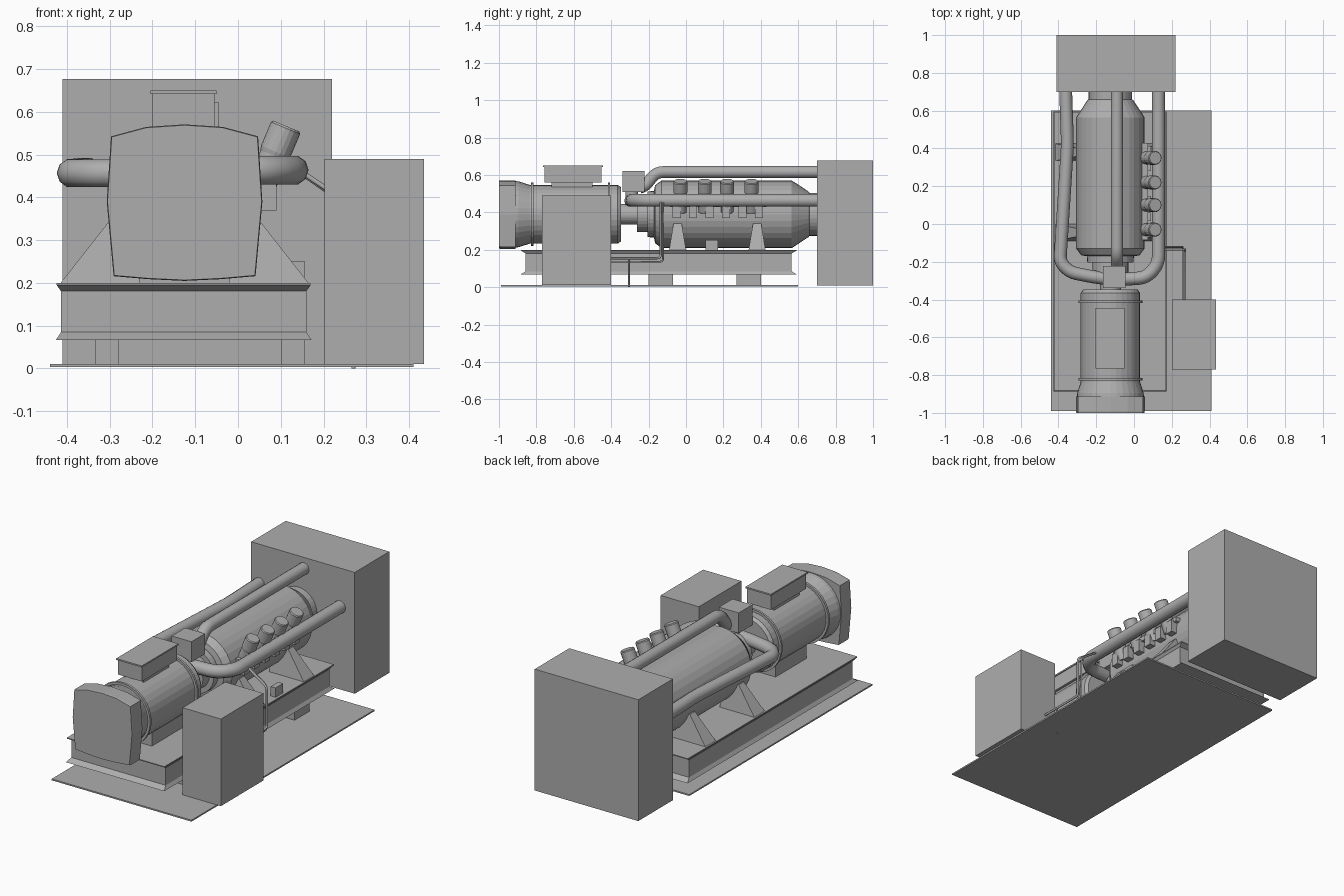
import bpy, bmesh, math
from mathutils import Vector

grey = bpy.data.materials.new("machine grey")
grey.diffuse_color = (0.42, 0.42, 0.42, 1)
AX, AZ = -0.125, 0.39   # shared shaft axis


def finish(name, bm, smooth=False):
    bmesh.ops.recalc_face_normals(bm, faces=bm.faces)
    me = bpy.data.meshes.new(name)
    bm.to_mesh(me)
    bm.free()
    me.materials.append(grey)
    ob = bpy.data.objects.new(name, me)
    bpy.context.collection.objects.link(ob)
    return ob


def loft(name, rings):
    """Skin a list of equal-length point rings and cap both ends."""
    bm = bmesh.new()
    rs = [[bm.verts.new(p) for p in r] for r in rings]
    n = len(rs[0])
    for a, b in zip(rs, rs[1:]):
        for i in range(n):
            j = (i + 1) % n
            bm.faces.new((a[i], a[j], b[j], b[i]))
    bm.faces.new(rs[0])
    bm.faces.new(rs[-1])
    return finish(name, bm)


def rect(x0, x1, y0, y1, z):
    return [(x0, y0, z), (x1, y0, z), (x1, y1, z), (x0, y1, z)]


def box(name, x0, x1, y0, y1, z0, z1):
    return loft(name, [rect(x0, x1, y0, y1, z0), rect(x0, x1, y0, y1, z1)])


def lathe(name, prof, n=32):
    """Revolve (y, radius) pairs about the shaft axis."""
    return loft(name, [[(AX + r * math.cos(2 * math.pi * i / n), y,
                         AZ + r * math.sin(2 * math.pi * i / n)) for i in range(n)]
                       for y, r in prof])


def tube(name, pts, r, bend=0.05, n=4):
    """Round pipe along a path with rounded corners."""
    pts = [Vector(p) for p in pts]
    path = [pts[0]]
    for a, b, c in zip(pts, pts[1:], pts[2:]):
        d = min(bend, (a - b).length * 0.45, (c - b).length * 0.45)
        s, e = b + (a - b).normalized() * d, b + (c - b).normalized() * d
        path += [s.lerp(b, k / n).lerp(b.lerp(e, k / n), k / n) for k in range(n + 1)]
    path.append(pts[-1])
    cu = bpy.data.curves.new(name, 'CURVE')
    cu.dimensions = '3D'
    cu.bevel_depth = r
    cu.bevel_resolution = 3
    cu.use_fill_caps = True
    sp = cu.splines.new('POLY')
    sp.points.add(len(path) - 1)
    for p, v in zip(sp.points, path):
        p.co = (*v, 1)
    cu.materials.append(grey)
    ob = bpy.data.objects.new(name, cu)
    bpy.context.collection.objects.link(ob)
    bpy.ops.object.select_all(action='DESELECT')
    ob.select_set(True)
    bpy.context.view_layer.objects.active = ob
    bpy.ops.object.convert(target='MESH')
    bpy.ops.object.shade_smooth_by_angle(angle=math.radians(40))


# floor plate, rear cabinet, control box
box("floor_plate", -0.44, 0.41, -0.99, 0.60, 0.003, 0.011)
box("rear_cabinet", -0.41, 0.22, 0.70, 1.0, 0.01, 0.677)
box("control_box", 0.202, 0.435, -0.77, -0.40, 0.011, 0.49)

# skid with flared top and bottom lips, on feet
loft("skid", [rect(-0.127 - w, -0.127 + w, -0.146 - l, -0.146 + l, z)
              for w, l, z in ((0.299, 0.741, 0.067), (0.287, 0.711, 0.085),
                              (0.287, 0.711, 0.181), (0.297, 0.736, 0.195),
                              (0.297, 0.736, 0.20))])
for x in (-0.335, 0.10):
    for y in (-0.67, -0.20, 0.27):
        box("skid_foot", x, x + 0.055, y, y + 0.13, 0.01, 0.07)

# motor: body with flanges, square front cowl, terminal box, pedestal
lathe("motor", [(-0.915, 0.178), (-0.895, 0.176), (-0.835, 0.157), (-0.828, 0.157),
                (-0.828, 0.17), (-0.815, 0.17), (-0.815, 0.157), (-0.418, 0.157),
                (-0.418, 0.17), (-0.406, 0.17), (-0.406, 0.157), (-0.365, 0.157),
                (-0.348, 0.145)])
cowl = [(-0.172, 0.153), (-0.09, 0.175), (0, 0.181), (0.09, 0.175), (0.172, 0.153),
        (0.182, 0), (0.166, -0.174), (0.085, -0.181), (0, -0.185), (-0.085, -0.181),
        (-0.166, -0.174), (-0.182, 0)]
loft("front_cowl", [[(AX + x * s, y, AZ + z * s) for x, z in cowl]
                    for y, s in ((-1.0, 0.99), (-0.99, 1), (-0.912, 1))])
box("motor_pedestal", -0.23, -0.02, -0.72, -0.45, 0.20, 0.30)
box("terminal_neck", -0.185, -0.07, -0.72, -0.50, 0.52, 0.565)
box("terminal_box", -0.20, -0.055, -0.757, -0.453, 0.56, 0.642)
box("terminal_lid", -0.205, -0.05, -0.765, -0.445, 0.642, 0.65)

# shaft coupling and main machine body
lathe("coupling", [(-0.36, 0.055), (-0.262, 0.055), (-0.262, 0.095), (-0.205, 0.095),
                   (-0.205, 0.122), (-0.16, 0.125)])
lathe("machine_body", [(-0.17, 0.13), (-0.165, 0.155), (-0.13, 0.181), (0.565, 0.181),
                       (0.655, 0.122), (0.66, 0.115), (0.71, 0.115)])

# gusset supports on both sides of the body
for s in (-1, 1):
    for y in (-0.045, 0.38):
        loft("body_support", [[(AX + s * x, y - h, z), (AX + s * x, y + h, z),
                               (AX + s * 0.08, y + h, z), (AX + s * 0.08, y - h, z)]
                              for x, h, z in ((0.29, 0.045, 0.20), (0.18, 0.022, 0.34))])
box("drain_block", 0.125, 0.155, 0.105, 0.17, 0.20, 0.252)

# tilted ports and clamp blocks along the right side
top, base = Vector((0.113, 0, 0.567)), Vector((0.045, 0, 0.405))
d = (top - base).normalized()
u, v = Vector((0, 1, 0)), Vector((d.z, 0, -d.x))
for y in (-0.03, 0.10, 0.22, 0.35):
    prof = ((base, 0.034), (top - d * 0.075, 0.034), (top - d * 0.065, 0.037),
            (top - d * 0.005, 0.037), (top, 0.033))
    loft("port", [[c + Vector((0, y, 0)) + r * (u * math.cos(a) + v * math.sin(a))
                   for a in [2 * math.pi * i / 20 for i in range(20)]] for c, r in prof])
for k in range(6):
    y = -0.05 + 0.088 * k
    box("clamp_block", 0.03, 0.09, y - 0.022, y + 0.022, 0.37, 0.44)
box("clamp_rail", 0.03, 0.075, -0.085, 0.43, 0.43, 0.455)

# junction box and the three large pipes to the rear cabinet
box("junction_box", -0.165, -0.045, -0.34, -0.222, 0.51, 0.622)
tube("left_pipe", [(-0.105, -0.295, 0.457), (-0.22, -0.28, 0.457), (-0.34, -0.255, 0.457),
                   (-0.392, -0.20, 0.457), (-0.352, 0.42, 0.46), (-0.362, 0.71, 0.46)], 0.034)
tube("right_pipe", [(-0.105, -0.295, 0.464), (0.065, -0.285, 0.464), (0.13, -0.21, 0.464),
                    (0.13, 0.71, 0.464)], 0.035)
tube("junction_stem", [(-0.105, -0.29, 0.44), (-0.105, -0.29, 0.52)], 0.035)
tube("top_pipe", [(-0.09, -0.25, 0.53), (-0.09, -0.215, 0.545), (-0.09, -0.16, 0.616),
                  (-0.09, 0.71, 0.616)], 0.033)

# thin conduits to the control box and floor
tube("conduit_upper", [(0.14, -0.135, 0.465), (0.20, -0.135, 0.425), (0.27, -0.135, 0.38),
                       (0.27, -0.135, 0.155), (0.27, -0.41, 0.155)], 0.006, 0.02)
tube("conduit_lower", [(0.15, -0.122, 0.455), (0.258, -0.122, 0.38), (0.258, -0.122, 0.136),
                       (0.258, -0.41, 0.136)], 0.005, 0.02)
tube("floor_drop", [(0.27, -0.305, 0.15), (0.27, -0.305, 0.0)], 0.005)
